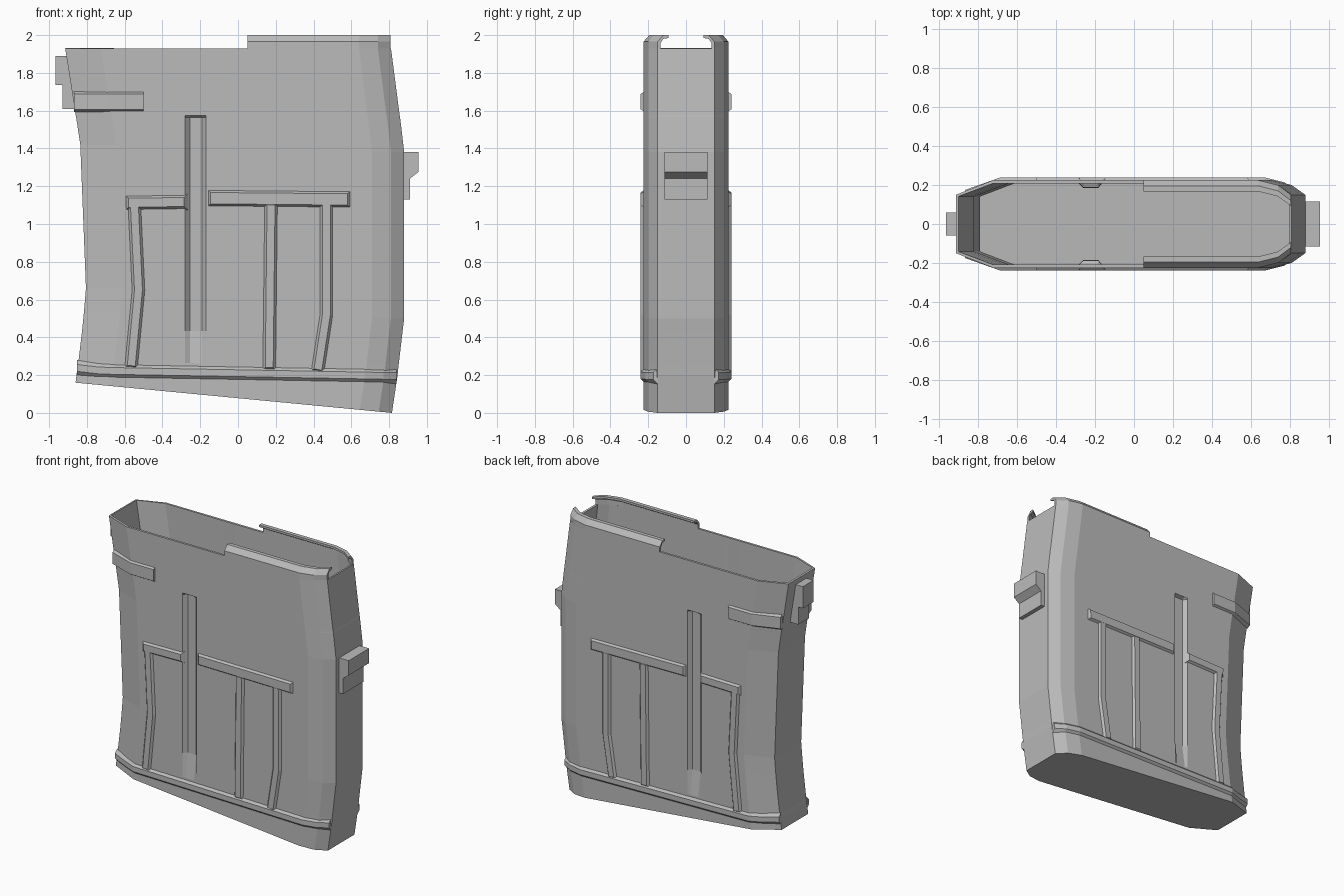
import bpy, bmesh
from mathutils import Vector

if "Cube" in bpy.data.objects:
    bpy.data.objects.remove(bpy.data.objects["Cube"], do_unlink=True)

grey = bpy.data.materials.new("plain_grey")
grey.use_nodes = True
GREY = (0.5, 0.5, 0.5, 1)
grey.diffuse_color = GREY
grey.node_tree.nodes["Principled BSDF"].inputs["Base Color"].default_value = GREY

SIDE, END = 0.225, 0.15      # half widths of the body and of its end walls
RAISE, SINK = 0.015, 0.01    # how far ribs stand out of and reach into the wall


def loft(name, rings, cap_last=True, mirror=False):
    """Join closed rings of points into a skin with capped ends."""
    bm = bmesh.new()
    loops = [[bm.verts.new(p) for p in ring] for ring in rings]
    n = len(loops[0])
    for a, b in zip(loops, loops[1:]):
        for i in range(n):
            j = (i + 1) % n
            bm.faces.new((a[i], a[j], b[j], b[i]))
    bm.faces.new(loops[0])
    if cap_last:
        bm.faces.new(loops[-1])
    bmesh.ops.recalc_face_normals(bm, faces=bm.faces)
    mesh = bpy.data.meshes.new(name)
    bm.to_mesh(mesh)
    bm.free()
    mesh.materials.append(grey)
    obj = bpy.data.objects.new(name, mesh)
    bpy.context.collection.objects.link(obj)
    if mirror:
        mod = obj.modifiers.new("both_sides", 'MIRROR')
        mod.use_axis = (False, True, False)
    return obj


def body_ring(xl, zl, xr, zr, groove):
    """Chamfered outline, with a groove pressed into each side."""
    deep = SIDE - groove
    half = [(xl, END), (xl + 0.19, SIDE), (-0.28, SIDE), (-0.255, deep),
            (-0.19, deep), (-0.17, SIDE), (xr - 0.17, SIDE), (xr - 0.07, 0.2), (xr, END)]
    outline = half + [(x, -y) for x, y in reversed(half)]
    return [(x, y, zl + (zr - zl) * (x - xl) / (xr - xl)) for x, y in outline]


def rib(name, path, outer=0.042, inner=0.021):
    """Raised bar with sloping sides along an x-z path on the flat side."""
    pts = [Vector(p) for p in path]
    rings = []
    for i, p in enumerate(pts):
        d = (pts[min(i + 1, len(pts) - 1)] - pts[max(i - 1, 0)]).normalized()
        across = Vector((-d.y, d.x))
        shift = d * (0.02 if i == 0 else -0.02 if i == len(pts) - 1 else 0)
        ring = []
        for w, y, s in ((outer, SIDE - SINK, 0), (inner, SIDE + RAISE, 1),
                        (-inner, SIDE + RAISE, 1), (-outer, SIDE - SINK, 0)):
            q = p + across * w + shift * s
            ring.append((q.x, y, q.y))
        rings.append(ring)
    return loft(name, rings, mirror=True)


def band(name, path, half, slope):
    """Raised band that follows the chamfered wall."""
    rings = [[(x, y - SINK, z + half), (x, y + RAISE, z + half - slope),
              (x, y + RAISE, z - half + slope), (x, y - SINK, z - half)]
             for x, y, z in path]
    return loft(name, rings, mirror=True)


def tab(name, profile, width):
    """Block made from an x-z profile, centred on y."""
    return loft(name, [[(x, y, z) for x, z in profile] for y in (-width, width)])


# Hollow body: left x, left z, right x, right z, groove depth
body = loft("body_shell", [body_ring(*r) for r in (
    (-0.86, 0.16, 0.815, 0.0, 0),
    (-0.85, 0.24, 0.845, 0.2, 0),
    (-0.845, 0.27, 0.85, 0.25, 0),
    (-0.825, 0.44, 0.87, 0.42, 0.025),
    (-0.815, 0.54, 0.88, 0.5, 0.025),
    (-0.805, 0.66, 0.88, 0.66, 0.025),
    (-0.835, 1.42, 0.88, 1.38, 0.025),
    (-0.857, 1.565, 0.858, 1.565, 0.025),
    (-0.859, 1.575, 0.856, 1.575, 0),
    (-0.915, 1.93, 0.81, 1.93, 0))], cap_last=False)
wall = body.modifiers.new("wall", 'SOLIDIFY')
wall.thickness = 0.016
wall.offset = -1

# Curled lips over the top opening
lip_section = ((0, 1.92), (0, 1.965), (-0.03, 2.0), (-0.058, 2.0),
               (-0.058, 1.985), (-0.03, 1.98), (-0.016, 1.96), (-0.016, 1.92))
lip_path = ((0.05, SIDE), (0.64, SIDE), (0.74, 0.2), (0.807, END))
loft("feed_lip", [[(x, y + dy, z) for dy, z in lip_section] for x, y in lip_path], mirror=True)

# Raised frames on both sides
rib("long_crossbar", [(-0.165, 1.137), (0.6, 1.13)], 0.048, 0.03)
rib("short_crossbar", [(-0.6, 1.112), (-0.265, 1.117)], 0.043, 0.024)
rib("rear_rib", [(-0.55, 1.13), (-0.527, 0.65), (-0.567, 0.23)])
rib("middle_rib", [(0.175, 1.12), (0.165, 0.22)])
rib("front_rib", [(0.468, 1.12), (0.468, 0.52), (0.42, 0.21)])

# Bands around the foot and at the upper corner
band("foot_band", [(-0.853, 0.155, 0.238), (-0.74, 0.195, 0.225), (-0.66, SIDE, 0.222),
                   (0.67, SIDE, 0.198), (0.77, 0.2, 0.196), (0.84, 0.158, 0.195)], 0.043, 0.025)
band("corner_band", [(-0.868, 0.16, 1.648), (-0.685, SIDE, 1.648), (-0.5, SIDE, 1.648)],
     0.056, 0.015)

# Catches on the two ends
tab("left_catch", [(0.86, 1.38), (0.955, 1.38), (0.955, 1.275), (0.91, 1.24),
                   (0.91, 1.13), (0.86, 1.13)], 0.115)
tab("right_catch", [(-0.9, 1.89), (-0.965, 1.89), (-0.965, 1.735), (-0.93, 1.735),
                    (-0.93, 1.61), (-0.86, 1.61)], 0.06)
